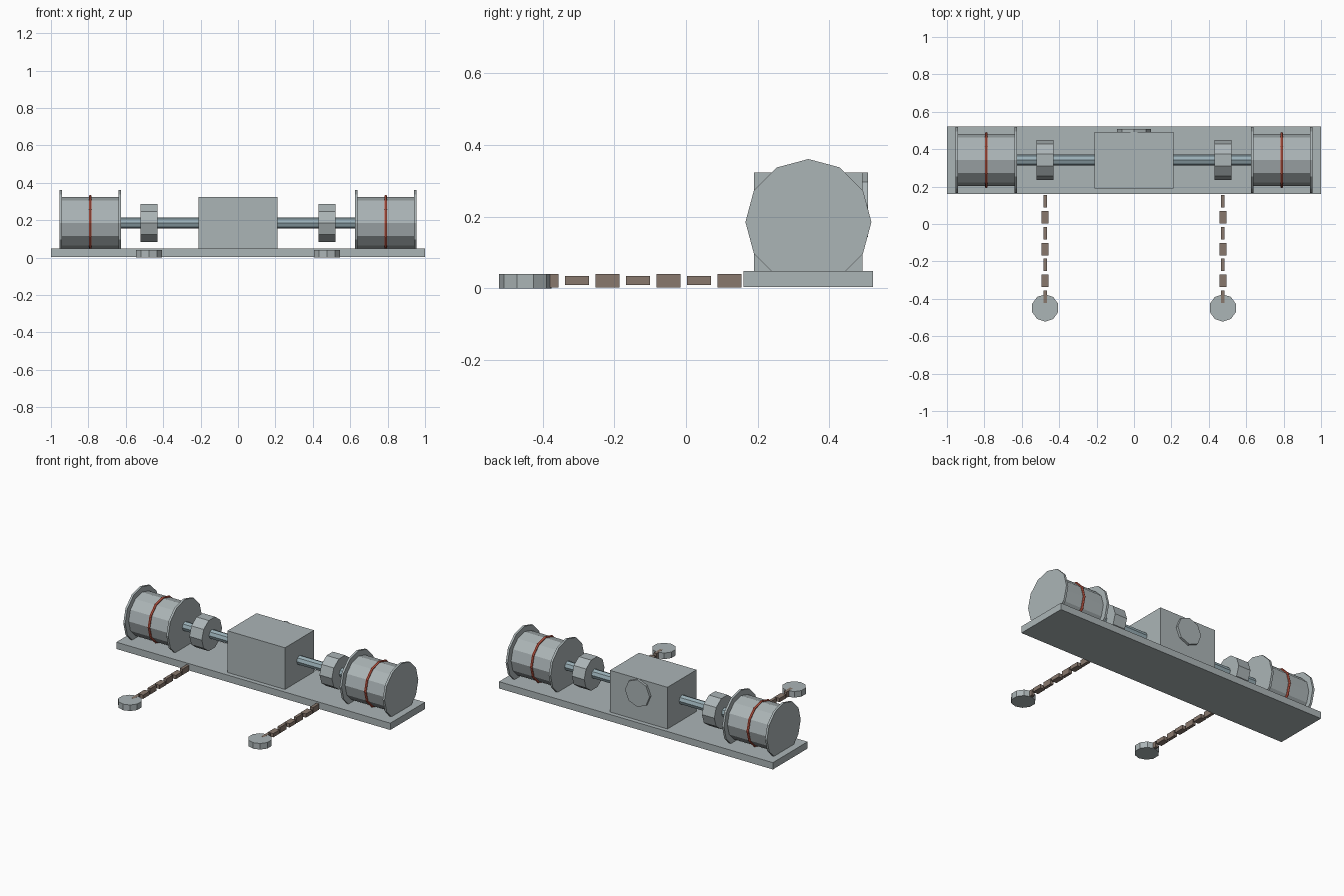
import bpy, bmesh
from math import pi
from mathutils import Matrix

if "Cube" in bpy.data.objects:
    bpy.data.objects.remove(bpy.data.objects["Cube"])

AXIS_Y, AXIS_Z = 0.342, 0.185


def material(name, rgb):
    m = bpy.data.materials.new(name)
    m.diffuse_color = (*rgb, 1)
    m.use_nodes = True
    m.node_tree.nodes["Principled BSDF"].inputs["Base Color"].default_value = m.diffuse_color
    return m


steel = material("painted_steel", (0.41, 0.46, 0.47))
shaft_steel = material("shaft_steel", (0.32, 0.43, 0.47))
rust = material("rusty_iron", (0.25, 0.19, 0.155))
red = material("red_rope", (0.55, 0.10, 0.06))


def finish(name, bm, mat):
    me = bpy.data.meshes.new(name)
    bm.to_mesh(me)
    bm.free()
    ob = bpy.data.objects.new(name, me)
    bpy.context.collection.objects.link(ob)
    me.materials.append(mat)
    return ob


def box(name, center, size, mat=steel):
    bm = bmesh.new()
    bmesh.ops.create_cube(bm, size=1, matrix=Matrix.Translation(center) @ Matrix.Diagonal((*size, 1)))
    return finish(name, bm, mat)


def cylinder(name, center, r, length, sides, axis="X", mat=steel):
    lay = {"X": Matrix.Rotation(pi / 2, 4, "Y"),
           "Y": Matrix.Rotation(pi / 2, 4, "X"),
           "Z": Matrix.Identity(4)}[axis]
    bm = bmesh.new()
    bmesh.ops.create_cone(bm, cap_ends=True, segments=sides, radius1=r, radius2=r, depth=length,
                          matrix=Matrix.Translation(center) @ lay)
    return finish(name, bm, mat)


# Bed plate, gearbox and rear motor cover
box("base_plate", (0, AXIS_Y - 0.001, 0.0255), (2, 0.362, 0.045))
box("gearbox", (0, 0.3415, 0.184), (0.42, 0.303, 0.278))
cylinder("motor_cover", (0, 0.495, 0.233), 0.09, 0.027, 8, "Y")

# Drive shaft through both drums
cylinder("drive_shaft", (0, AXIS_Y, AXIS_Z), 0.03, 1.3, 8, mat=shaft_steel)

for s, side in ((-1, "left"), (1, "right")):
    # Winding drum with two flanges and a rope turn
    cylinder(f"drum_{side}", (s * 0.79, AXIS_Y, AXIS_Z), 0.14, 0.32, 12)
    for x, place in ((0.633, "inner"), (0.947, "outer")):
        cylinder(f"flange_{place}_{side}", (s * x, AXIS_Y, AXIS_Z), 0.176, 0.014, 12)
    bpy.ops.mesh.primitive_torus_add(location=(s * 0.79, AXIS_Y, AXIS_Z), rotation=(0, pi / 2, 0),
                                     major_segments=12, minor_segments=6,
                                     major_radius=0.142, minor_radius=0.008)
    rope = bpy.context.object
    rope.name = f"rope_{side}"
    rope.data.materials.append(red)

    # Chain wheel, ten sided with a corner towards the front
    cylinder(f"chain_wheel_{side}", (s * 0.475, AXIS_Y, AXIS_Z), 0.106, 0.09, 10)

    # Chain of alternating upright and flat links
    for i in range(7):
        size = (0.02, 0.067, 0.038) if i % 2 == 0 else (0.038, 0.067, 0.025)
        box(f"chain_link_{side}_{i + 1}", (s * 0.475, 0.121 - 0.085 * i, 0.0215), size, rust)

    # Deck pad at the chain end
    cylinder(f"deck_pad_{side}", (s * 0.475, -0.449, 0.02), 0.073, 0.04, 10, "Z")
